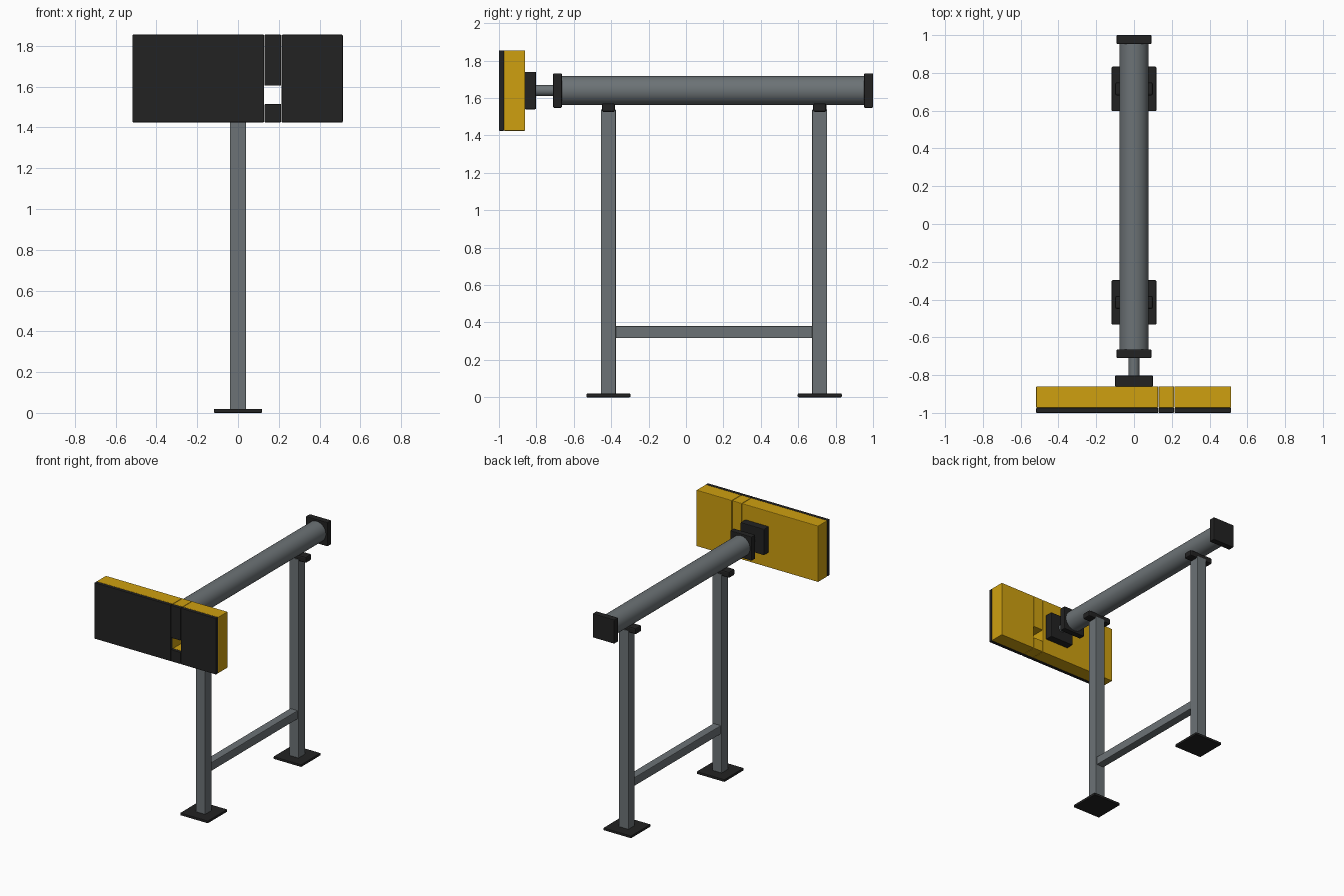
import bpy
import math

cube = bpy.data.objects.get("Cube")
if cube:
    bpy.data.objects.remove(cube, do_unlink=True)


def material(name, r, g, b):
    m = bpy.data.materials.new(name)
    m.use_nodes = True
    m.diffuse_color = (r, g, b, 1)
    m.node_tree.nodes["Principled BSDF"].inputs["Base Color"].default_value = (r, g, b, 1)
    return m


STEEL = material("grey_steel", 0.15, 0.17, 0.18)
BLACK = material("black_rubber", 0.016, 0.016, 0.016)
YELLOW = material("safety_yellow", 0.62, 0.35, 0.005)


def box(name, mat, x, y, z, bevel=0.005):
    """Box from (min, max) ranges with softened edges."""
    spans = (x, y, z)
    bpy.ops.mesh.primitive_cube_add(size=1, location=[(a + b) / 2 for a, b in spans])
    ob = bpy.context.object
    ob.name = name
    ob.scale = [b - a for a, b in spans]
    bpy.ops.object.transform_apply(location=False, rotation=False, scale=True)
    ob.data.materials.append(mat)
    mod = ob.modifiers.new("soft_edges", 'BEVEL')
    mod.width = bevel
    mod.segments = 2
    return ob


def tube(name, mat, radius, y0, y1, z):
    """Round bar lying along y."""
    bpy.ops.mesh.primitive_cylinder_add(vertices=48, radius=radius, depth=y1 - y0,
                                        location=(0, (y0 + y1) / 2, z),
                                        rotation=(math.pi / 2, 0, 0))
    ob = bpy.context.object
    ob.name = name
    ob.data.materials.append(mat)
    bpy.ops.object.shade_smooth_by_angle()


def around(c, half):
    return (c - half, c + half)


AXIS = 1.64
LEGS = {"front": -0.415, "rear": 0.715}

# Legs with base plates and saddles
for side, y in LEGS.items():
    box(side + "_base_plate", BLACK, around(0, 0.118), around(y, 0.118), (0, 0.02))
    box(side + "_post", STEEL, around(0, 0.04), around(y, 0.04), (0.01, 1.54))
    box(side + "_saddle", BLACK, around(0, 0.1), around(y, 0.035), (1.525, 1.572), 0.01)

# Brace between the legs
box("cross_brace", STEEL, around(0, 0.032), (-0.38, 0.68), (0.316, 0.381))

# Barrel, end flanges, rod and mounting block
tube("barrel", STEEL, 0.078, -0.69, 0.97, AXIS)
tube("piston_rod", STEEL, 0.029, -0.83, -0.68, AXIS)
box("front_flange", BLACK, around(0, 0.092), (-0.71, -0.664), around(AXIS, 0.092))
box("rear_flange", BLACK, around(0, 0.092), (0.952, 1.0), around(AXIS, 0.092))
box("mounting_block", BLACK, around(0, 0.1), (-0.862, -0.802), around(AXIS, 0.1))

# Push head: yellow backing with black facing, leaving a window in the centre strip
BOTTOM, TOP = 1.425, 1.855
PANELS = {
    "wide": ((-0.518, 0.128), (BOTTOM, TOP)),
    "narrow": ((0.214, 0.514), (BOTTOM, TOP)),
    "upper_strip": ((0.13, 0.212), (1.605, TOP)),
    "lower_strip": ((0.13, 0.212), (BOTTOM, 1.515)),
}
for name, (x, z) in PANELS.items():
    box(name + "_backing", YELLOW, x, (-0.973, -0.86), z, 0.004)
    box(name + "_facing", BLACK, x, (-1.0, -0.973), z, 0.004)
